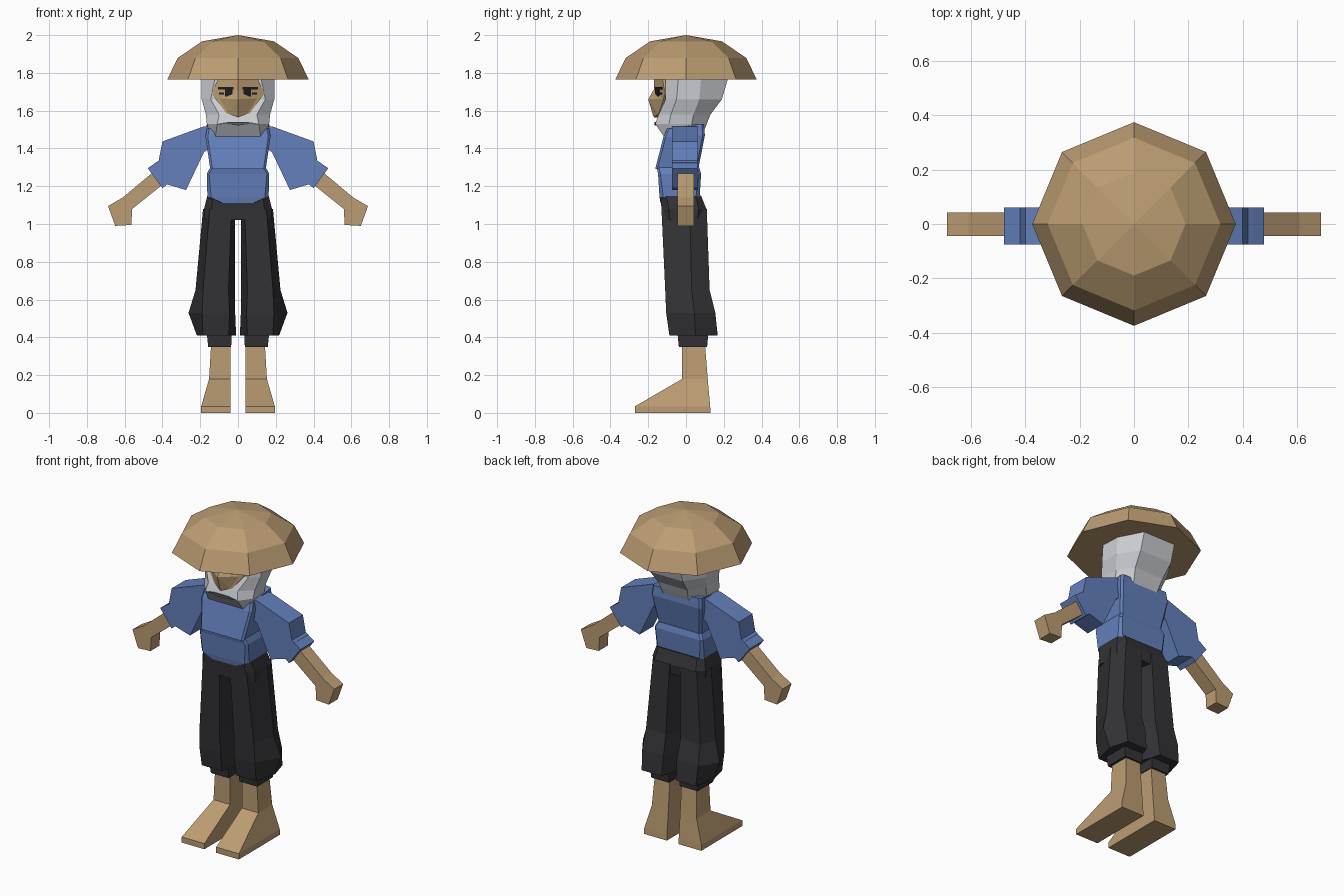
import bpy, bmesh, math

if "Cube" in bpy.data.objects:
    bpy.data.objects.remove(bpy.data.objects["Cube"])


def material(name, rgb):
    m = bpy.data.materials.new(name)
    m.diffuse_color = (*rgb, 1)
    m.use_nodes = True
    m.node_tree.nodes["Principled BSDF"].inputs["Base Color"].default_value = m.diffuse_color
    return m


TAN = material("tan", (0.50, 0.335, 0.17))
BLUE = material("blue_cloth", (0.125, 0.215, 0.50))
DARK = material("charcoal_cloth", (0.033, 0.033, 0.038))
GREY = material("grey_hair", (0.60, 0.61, 0.65))
BLACK = material("black", (0.012, 0.012, 0.015))
MOUTH = material("mouth_grey", (0.10, 0.10, 0.11))


def finish(name, bm, mat, mirror=False):
    bmesh.ops.recalc_face_normals(bm, faces=bm.faces)
    me = bpy.data.meshes.new(name)
    bm.to_mesh(me)
    bm.free()
    me.materials.append(mat)
    ob = bpy.data.objects.new(name, me)
    bpy.context.collection.objects.link(ob)
    if mirror:
        ob.modifiers.new("mirror", 'MIRROR').use_mirror_merge = False
    return ob


def loft(name, rings, mat, mirror=False):
    """Skin a stack of equal-length point rings and cap both ends."""
    bm = bmesh.new()
    vs = [[bm.verts.new(p) for p in r] for r in rings]
    n = len(rings[0])
    for a, b in zip(vs, vs[1:]):
        for i in range(n):
            j = (i + 1) % n
            bm.faces.new((a[i], a[j], b[j], b[i]))
    bm.faces.new(vs[0])
    bm.faces.new(vs[-1])
    return finish(name, bm, mat, mirror)


def slab(name, outline, y0, y1, mat, mirror=False):
    """Extrude an x-z outline along y."""
    return loft(name, [[(x, y, z) for x, z in outline] for y in (y0, y1)], mat, mirror)


def hull(name, pts, mat, mirror=False):
    bm = bmesh.new()
    for p in pts:
        bm.verts.new(p)
    bmesh.ops.convex_hull(bm, input=bm.verts)
    return finish(name, bm, mat, mirror)


def block(x, yf, yb, z, c, zb=None):
    """Eight-sided ring: a rectangle with corners cut by c; zb is the rear height."""
    zb = z if zb is None else zb
    return [(-x + c, yf, z), (x - c, yf, z), (x, yf + c, z), (x, yb - c, zb),
            (x - c, yb, zb), (-x + c, yb, zb), (-x, yb - c, zb), (-x, yf + c, z)]


# Hat: eight-sided dome with a flat underside
def octagon(r, z):
    return [(r * math.cos(k * math.pi / 4), r * math.sin(k * math.pi / 4), z) for k in range(8)]


loft("straw_hat", [octagon(r, z) for r, z in
                   ((0.375, 1.765), (0.318, 1.88), (0.19, 1.967), (0.001, 2.0))], TAN)

# Hair and beard: one faceted mass
def head_ring(z, x, xf, yf, ym, xb, yb):
    return [(-xf, yf, z), (xf, yf, z), (x, ym, z), (x * 0.97, ym + 0.12, z),
            (xb, yb, z), (-xb, yb, z), (-x * 0.97, ym + 0.12, z), (-x, ym, z)]


loft("hair_and_beard", [
    head_ring(1.46, 0.14, 0.12, -0.115, -0.07, 0.08, 0.08),
    head_ring(1.53, 0.165, 0.11, -0.163, -0.09, 0.09, 0.11),
    head_ring(1.58, 0.17, 0.10, -0.145, -0.08, 0.10, 0.13),
    head_ring(1.66, 0.192, 0.145, -0.108, -0.05, 0.11, 0.19),
    head_ring(1.78, 0.192, 0.12, -0.108, -0.04, 0.11, 0.225)], GREY)
slab("mouth", [(-0.10, 1.533), (-0.05, 1.54), (0.05, 1.54), (0.10, 1.533), (0, 1.522)],
     -0.167, -0.155, MOUTH)


# Face: two slanted planes meeting at a central ridge
def face_y(x):
    return -0.17 + 0.43 * abs(x)


outline = [(0.0, 1.78), (0.10, 1.78), (0.14, 1.69), (0.06, 1.585), (0.0, 1.565)]
hull("face", [(s * x, y, z) for x, z in outline for s in (-1, 1)
              for y in (face_y(x), -0.04)], TAN)
hull("nose_and_cheeks", [(s * x, y, z) for s in (-1, 1) for x, y, z in
                         ((0.10, face_y(0.10), 1.665), (0.0, -0.20, 1.66), (0.0, -0.172, 1.71),
                          (0.05, face_y(0.05), 1.585), (0.0, -0.172, 1.567))], TAN)

# Eyes and brows: thin plates on the face planes
for name, (x0, x1, z0, z1) in {"eye": (0.03, 0.068, 1.675, 1.715),
                               "brow": (0.025, 0.105, 1.712, 1.724),
                               "eye_corner": (0.075, 0.10, 1.685, 1.697)}.items():
    loft(name, [[(x, face_y(x) - d, z) for x, z in ((x0, z0), (x1, z0), (x1, z1), (x0, z1))]
                for d in (-0.002, 0.006)], BLACK, True)

# Shirt: chest wedge overhanging a waist band
loft("chest", [block(0.147, -0.163, 0.065, 1.29, 0.012),
               block(0.172, -0.12, 0.10, 1.46, 0.012, 1.47),
               block(0.165, -0.10, 0.095, 1.505, 0.012, 1.53)], BLUE)
loft("waist_band", [block(0.10, -0.135, 0.06, 1.11, 0.02),
                    block(0.162, -0.14, 0.072, 1.14, 0.02),
                    block(0.165, -0.148, 0.08, 1.265, 0.012),
                    block(0.147, -0.155, 0.07, 1.30, 0.012)], BLUE)

# Sleeves with flared cuffs, then bare forearms with hands
slab("sleeve", [(0.15, 1.515), (0.185, 1.515), (0.40, 1.437), (0.42, 1.335), (0.437, 1.325)]
     + [(0.40, 1.21), (0.375, 1.21), (0.275, 1.18), (0.18, 1.38), (0.15, 1.40)],
     -0.075, 0.06, BLUE, True)
slab("sleeve_cuff", [(0.375, 1.21), (0.40, 1.19), (0.478, 1.295), (0.435, 1.325)],
     -0.075, 0.06, BLUE, True)
slab("forearm_and_hand", [(0.41, 1.20), (0.56, 1.08), (0.565, 0.995), (0.65, 0.99),
                          (0.688, 1.095), (0.61, 1.14), (0.455, 1.27)],
     -0.045, 0.042, TAN, True)

# Trousers: hips and two baggy six-sided legs
loft("hips", [block(0.175, -0.127, 0.10, 1.02, 0.04),
              block(0.18, -0.13, 0.108, 1.08, 0.04),
              block(0.162, -0.135, 0.08, 1.15, 0.03)], DARK)


def leg_ring(z, xi, x1, x2, xo, yf, ym, yb):
    return [(xi, ym, z), (x1, yf, z), (x2, yf, z), (xo, ym, z), (x2, yb, z), (x1, yb, z)]


loft("trouser_leg", [
    leg_ring(0.41, 0.010, 0.05, 0.185, 0.218, -0.088, 0.05, 0.168),
    leg_ring(0.53, 0.015, 0.045, 0.19, 0.262, -0.105, 0.045, 0.155),
    leg_ring(0.65, 0.017, 0.05, 0.185, 0.225, -0.11, 0.03, 0.125),
    leg_ring(1.08, 0.015, 0.035, 0.15, 0.185, -0.13, 0.02, 0.11)], DARK, True)


def rect(x0, x1, y0, y1, z):
    return [(x0, y0, z), (x1, y0, z), (x1, y1, z), (x0, y1, z)]


loft("trouser_cuff", [rect(0.036, 0.158, -0.038, 0.112, 0.35),
                      rect(0.034, 0.165, -0.045, 0.118, 0.42)], DARK, True)

# Bare ankles and wedge feet
loft("foot", [rect(0.04, 0.195, -0.27, 0.13, 0.0),
              rect(0.04, 0.195, -0.27, 0.128, 0.035),
              rect(0.04, 0.153, -0.02, 0.115, 0.18),
              rect(0.04, 0.142, -0.02, 0.10, 0.37)], TAN, True)
